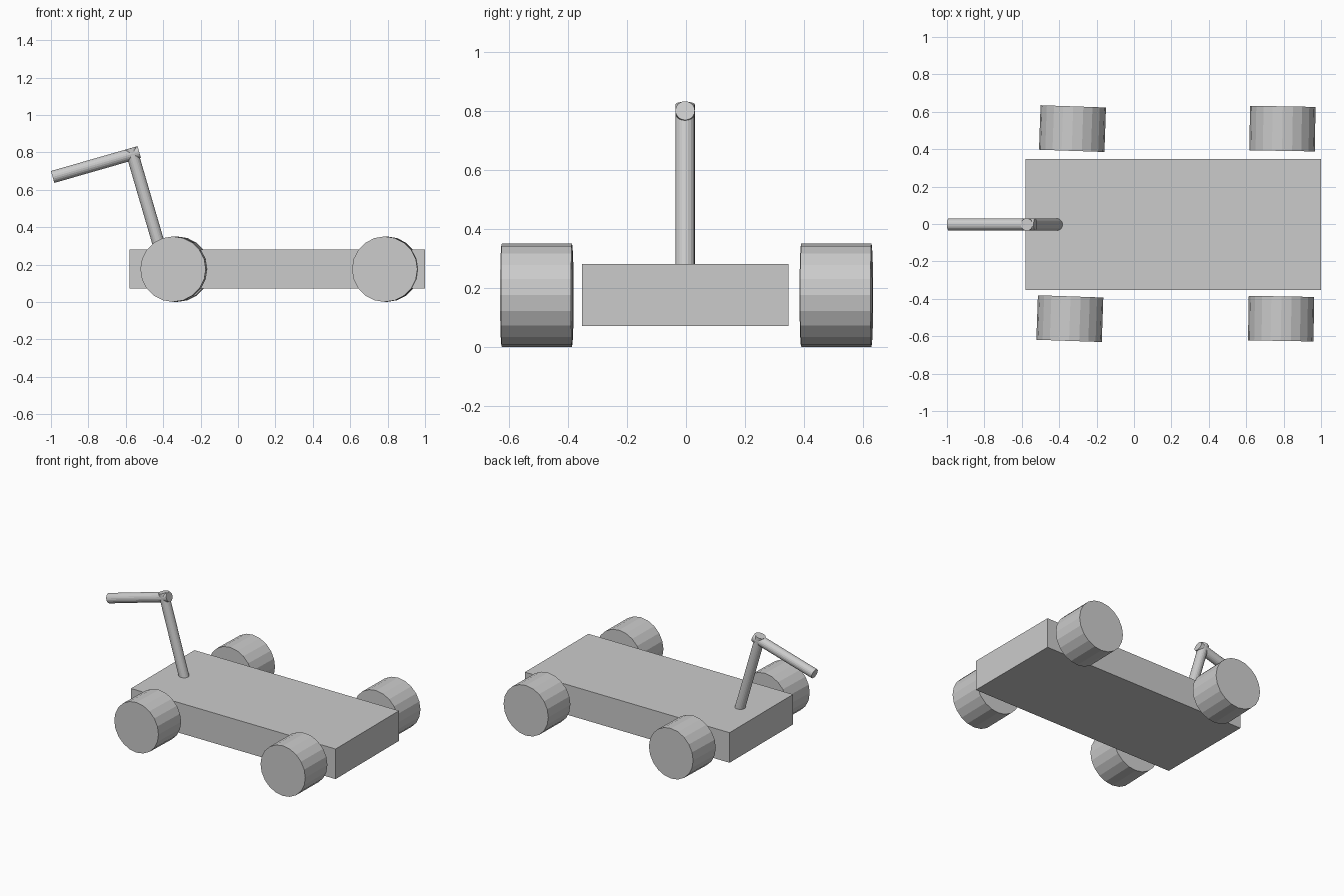
import bpy, math
from mathutils import Vector, Matrix

if "Cube" in bpy.data.objects:
    bpy.data.objects.remove(bpy.data.objects["Cube"])


def rod(name, start, end, radius):
    """20-sided flat-shaded cylinder between two points."""
    a, b = Vector(start), Vector(end)
    d = b - a
    bpy.ops.mesh.primitive_cylinder_add(vertices=20, radius=radius, depth=d.length)
    ob = bpy.context.object
    ob.name = name
    # local z along the rod, local x kept in the xz plane
    z = d.normalized()
    x = Vector((0, 1, 0)).cross(z)
    if x.length < 0.1:
        x = Vector((1, 0, 0))
    x = (x - z * x.dot(z)).normalized()
    rot = Matrix((x, z.cross(x), z)).transposed().to_4x4()
    ob.matrix_world = Matrix.Translation((a + b) / 2) @ rot
    return ob


# Flat cart bed
bpy.ops.mesh.primitive_cube_add(size=1, location=(0.21, -0.002, 0.177))
bed = bpy.context.object
bed.name = "cart_bed"
bed.scale = (1.58, 0.70, 0.21)

# Four wheels, each very slightly toed
for end, cx, toe in (("left", -0.336, 2.0), ("right", 0.79, 1.0)):
    for side, cy in (("front", -0.506), ("back", 0.51)):
        x = cx + math.tan(math.radians(toe)) * cy * 0.4
        t = math.radians(toe)
        h = Vector((math.sin(t), math.cos(t), 0)) * 0.119
        c = Vector((x, cy, 0.176))
        rod(f"wheel_{side}_{end}", c - h, c + h, 0.175)

# Leaning pole and pull handle at right angles to it
rod("handle_pole", (-0.386, -0.003, 0.18), (-0.574, -0.003, 0.823), 0.033)
rod("handle_grip", (-0.991, -0.003, 0.669), (-0.528, -0.003, 0.802), 0.033)
